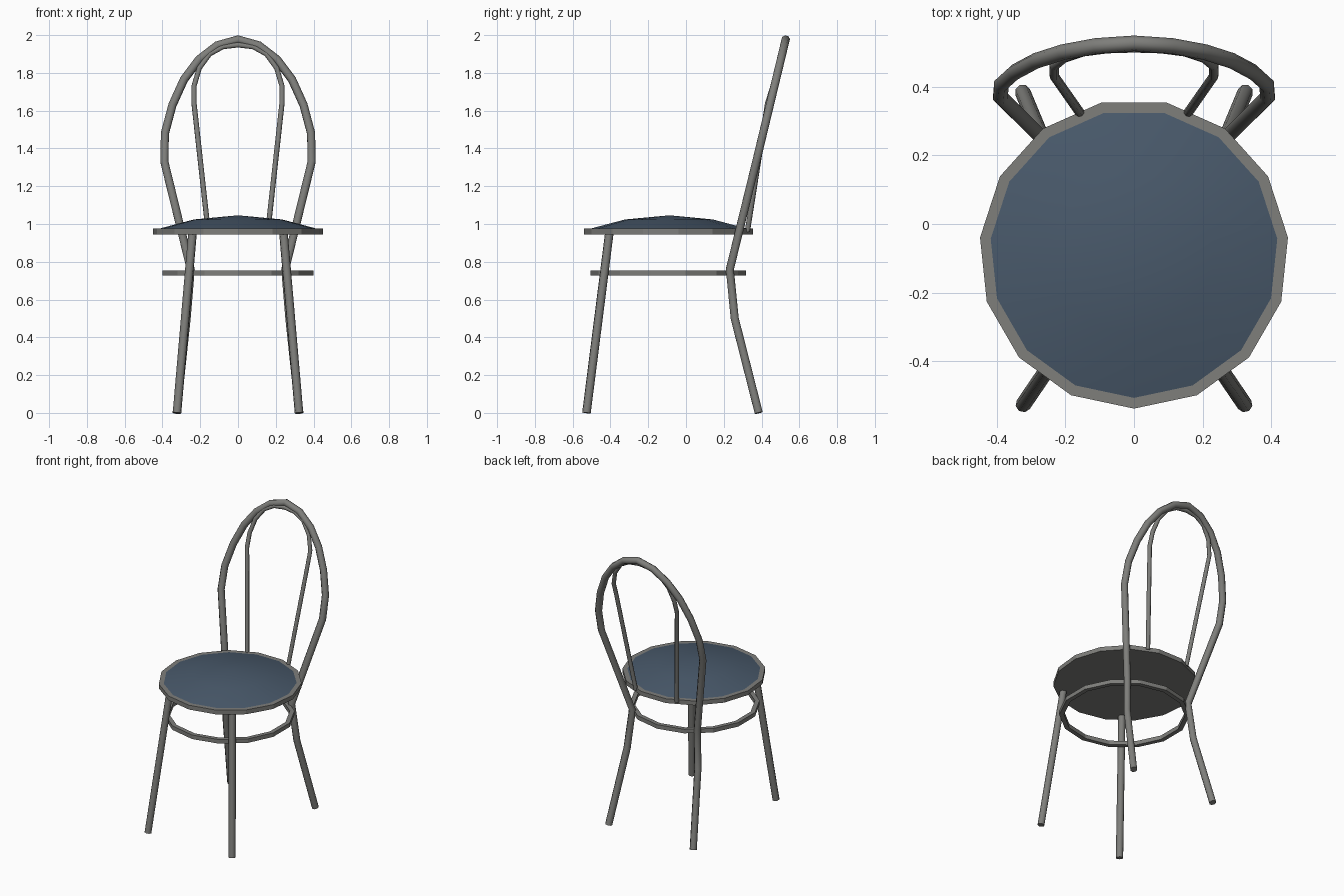
import bpy, bmesh
from math import cos, sin, pi, radians

cube = bpy.data.objects.get("Cube")
if cube:
    bpy.data.objects.remove(cube, do_unlink=True)


def material(name, rgb):
    m = bpy.data.materials.new(name)
    m.use_nodes = True
    m.diffuse_color = (*rgb, 1)
    m.node_tree.nodes["Principled BSDF"].inputs["Base Color"].default_value = (*rgb, 1)
    return m


metal = material("grey metal", (0.21, 0.21, 0.198))
fabric = material("dark blue fabric", (0.066, 0.1, 0.146))


def add_object(name, mesh, mat, smooth_angle):
    mesh.materials.clear()
    mesh.materials.append(mat)
    ob = bpy.data.objects.new(name, mesh)
    bpy.context.collection.objects.link(ob)
    bpy.ops.object.select_all(action="DESELECT")
    ob.select_set(True)
    bpy.context.view_layer.objects.active = ob
    if smooth_angle:
        bpy.ops.object.shade_smooth_by_angle(angle=radians(smooth_angle))
    return ob


def lathe(name, profile, sides, centre_y, mat, closed=False, smooth_angle=0):
    """Turn a (radius, height) profile around a vertical axis, one corner facing front."""
    bm = bmesh.new()
    rings = []
    for i in range(sides):
        a = -pi / 2 + 2 * pi * i / sides
        rings.append([bm.verts.new((r * cos(a), centre_y + r * sin(a), z)) for r, z in profile])
    count = len(profile)
    for i in range(sides):
        a, b = rings[i], rings[(i + 1) % sides]
        for j in range(count if closed else count - 1):
            k = (j + 1) % count
            bm.faces.new((a[j], b[j], b[k], a[k]))
    bmesh.ops.remove_doubles(bm, verts=bm.verts, dist=1e-5)
    bmesh.ops.recalc_face_normals(bm, faces=bm.faces)
    mesh = bpy.data.meshes.new(name)
    bm.to_mesh(mesh)
    bm.free()
    return add_object(name, mesh, mat, smooth_angle)


def tube(name, points, radius):
    """Bent round tube with capped ends."""
    curve = bpy.data.curves.new(name + " path", "CURVE")
    curve.dimensions = "3D"
    curve.bevel_depth = radius
    curve.bevel_resolution = 2
    curve.use_fill_caps = True
    spline = curve.splines.new("POLY")
    spline.points.add(len(points) - 1)
    for p, co in zip(spline.points, points):
        p.co = (*co, 1)
    temp = bpy.data.objects.new(name + " path", curve)
    bpy.context.collection.objects.link(temp)
    graph = bpy.context.evaluated_depsgraph_get()
    mesh = bpy.data.meshes.new_from_object(temp.evaluated_get(graph))
    mesh.name = name
    bpy.data.objects.remove(temp, do_unlink=True)
    bpy.data.curves.remove(curve)
    return add_object(name, mesh, metal, 50)


def arch(half):
    """Complete a half path, foot to crown, with its mirror image."""
    return half + [(-x, y, z) for x, y, z in reversed(half[:-1])]


def lean(z):
    """Depth of the sloping backrest at a height."""
    return 0.232 + 0.241 * (z - 0.75)


# Seat: metal slab with a domed cushion
lathe("seat_base", [(0, 0.945), (0.452, 0.945), (0.452, 0.975), (0, 0.975)], 15, -0.087, metal)
lathe("seat_cushion", [(0.432, 0.972), (0.235, 1.024), (0, 1.046)], 15, -0.087, fabric,
      smooth_angle=40)

# Bracing ring under the seat
lathe("brace_ring", [(0.411, 0.727), (0.411, 0.755), (0.381, 0.755), (0.381, 0.727)],
      14, -0.094, metal, closed=True)

# Front legs
for side, x in (("left", 1), ("right", -1)):
    tube("front_leg_" + side, [(0.323 * x, -0.527, 0), (0.24 * x, -0.405, 0.96)], 0.023)

# Rear legs and outer back hoop in one bent tube
hoop = [(0.39, 1.33), (0.387, 1.48), (0.347, 1.63), (0.286, 1.765), (0.207, 1.87),
        (0.11, 1.945), (0, 1.976)]
tube("rear_legs_and_back_hoop",
     arch([(0.325, 0.385, 0), (0.272, 0.258, 0.5), (0.25, 0.232, 0.76)]
          + [(x, lean(z), z) for x, z in hoop]), 0.023)

# Thinner inner back hoop
inner = [(0.233, 1.73), (0.205, 1.825), (0.15, 1.9), (0.08, 1.938), (0, 1.948)]
tube("inner_back_hoop",
     arch([(0.158, 0.325, 0.96), (0.233, 0.432, 1.64)]
          + [(x, lean(z) - 0.007, z) for x, z in inner]), 0.014)
